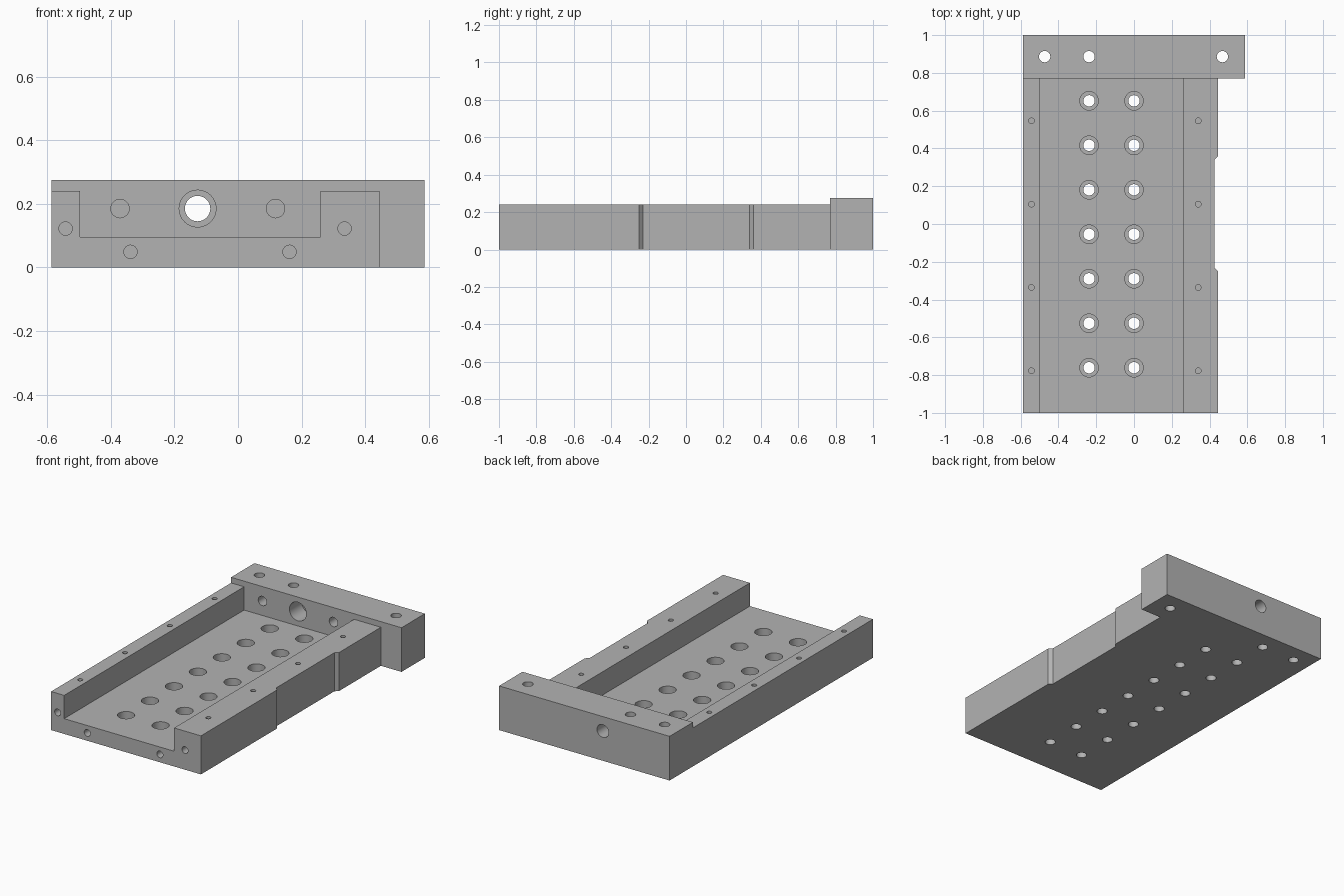
import bpy, bmesh, math
from mathutils import Matrix, Vector

if "Cube" in bpy.data.objects:
    bpy.data.objects.remove(bpy.data.objects["Cube"], do_unlink=True)

grey = bpy.data.materials.new("machined_grey")
grey.use_nodes = True
grey.diffuse_color = (0.45, 0.45, 0.45, 1)
grey.node_tree.nodes["Principled BSDF"].inputs["Base Color"].default_value = (0.45, 0.45, 0.45, 1)


def finish(bm, name):
    bmesh.ops.recalc_face_normals(bm, faces=bm.faces)
    mesh = bpy.data.meshes.new(name)
    bm.to_mesh(mesh)
    bm.free()
    mesh.materials.append(grey)
    obj = bpy.data.objects.new(name, mesh)
    bpy.context.collection.objects.link(obj)
    return obj


def prism(name, points, offset):
    """Extrude a closed outline of 3D points along offset."""
    bm = bmesh.new()
    face = bm.faces.new([bm.verts.new(p) for p in points])
    result = bmesh.ops.extrude_face_region(bm, geom=[face], use_keep_orig=True)
    moved = [v for v in result["geom"] if isinstance(v, bmesh.types.BMVert)]
    bmesh.ops.translate(bm, verts=moved, vec=offset)
    return finish(bm, name)


def bore(bm, start, direction, steps, sides=32):
    """Add a stepped round cutter; steps are (depth, radius) pairs."""
    turn = Vector(direction).to_track_quat("Z", "Y").to_matrix().to_4x4()
    place = Matrix.Translation(start) @ turn
    rings = []
    for depth, radius in steps:
        angles = [2 * math.pi * i / sides for i in range(sides)]
        rings.append([bm.verts.new(place @ Vector((radius * math.cos(a), radius * math.sin(a), depth)))
                      for a in angles])
    for a, b in zip(rings, rings[1:]):
        for i in range(sides):
            j = (i + 1) % sides
            bm.faces.new((a[i], a[j], b[j], b[i]))
    bm.faces.new(rings[0])
    bm.faces.new(rings[-1])


def combine(target, tool, operation):
    mod = target.modifiers.new(operation, "BOOLEAN")
    mod.operation = operation
    mod.solver = "EXACT"
    mod.object = tool
    bpy.ops.object.select_all(action="DESELECT")
    bpy.context.view_layer.objects.active = target
    target.select_set(True)
    bpy.ops.object.modifier_apply(modifier=mod.name)
    bpy.data.objects.remove(tool, do_unlink=True)


LEFT, RIGHT, TOP, FLOOR = -0.587, 0.445, 0.24, 0.095
PLATE_Y, PLATE_TOP = 0.77, 0.275
DOWN, BACK = (0, 0, -1), (0, 1, 0)

# Channel-shaped bed with two side rails
section = [(LEFT, 0), (RIGHT, 0), (RIGHT, TOP), (0.26, TOP), (0.26, FLOOR),
           (-0.497, FLOOR), (-0.497, TOP), (LEFT, TOP)]
bed = prism("channel_base", [(x, -1, z) for x, z in section], (0, PLATE_Y + 1.05, 0))

# Shallow chamfered relief in the outer rail
relief = [(0.465, -0.27), (0.425, -0.23), (0.425, 0.34), (0.465, 0.38)]
combine(bed, prism("relief_cutter", [(x, y, -0.1) for x, y in relief], (0, 0, 0.5)), "DIFFERENCE")

# Taller end plate
plate = [(LEFT, PLATE_Y), (-LEFT, PLATE_Y), (-LEFT, 1), (LEFT, 1)]
combine(bed, prism("end_plate", [(x, y, 0) for x, y in plate], (0, 0, PLATE_TOP)), "UNION")

cut = bmesh.new()
# Two rows of counterbored floor holes
for x in (-0.238, 0):
    for i in range(7):
        bore(cut, (x, 0.652 - 0.2355 * i, FLOOR), DOWN,
             [(-0.05, 0.049), (0.05, 0.049), (0.05, 0.03), (0.15, 0.03)])
# Small blind holes along the rail tops
for x in (-0.543, 0.34):
    for i in range(4):
        bore(cut, (x, 0.546 - 0.441 * i, TOP), DOWN, [(-0.05, 0.015), (0.08, 0.015)], 20)
# Vertical through holes in the end plate
for x in (-0.473, -0.238, 0.468):
    bore(cut, (x, 0.886, PLATE_TOP), DOWN, [(-0.05, 0.03), (0.35, 0.03)])
# Stepped central hole and blind side holes facing the channel
bore(cut, (-0.127, PLATE_Y, 0.185), BACK,
     [(-0.05, 0.058), (0.12, 0.058), (0.12, 0.04), (0.3, 0.04)])
for x in (-0.371, 0.118):
    bore(cut, (x, PLATE_Y, 0.185), BACK, [(-0.05, 0.029), (0.1, 0.029)])
# Blind holes in the front end
for x, z in ((-0.542, 0.122), (0.335, 0.122), (-0.338, 0.049), (0.162, 0.049)):
    bore(cut, (x, -1, z), BACK, [(-0.05, 0.021), (0.12, 0.021)], 24)
combine(bed, finish(cut, "hole_cutter"), "DIFFERENCE")

bed.select_set(True)
bpy.context.view_layer.objects.active = bed
bpy.ops.object.shade_smooth_by_angle(angle=math.radians(30))
